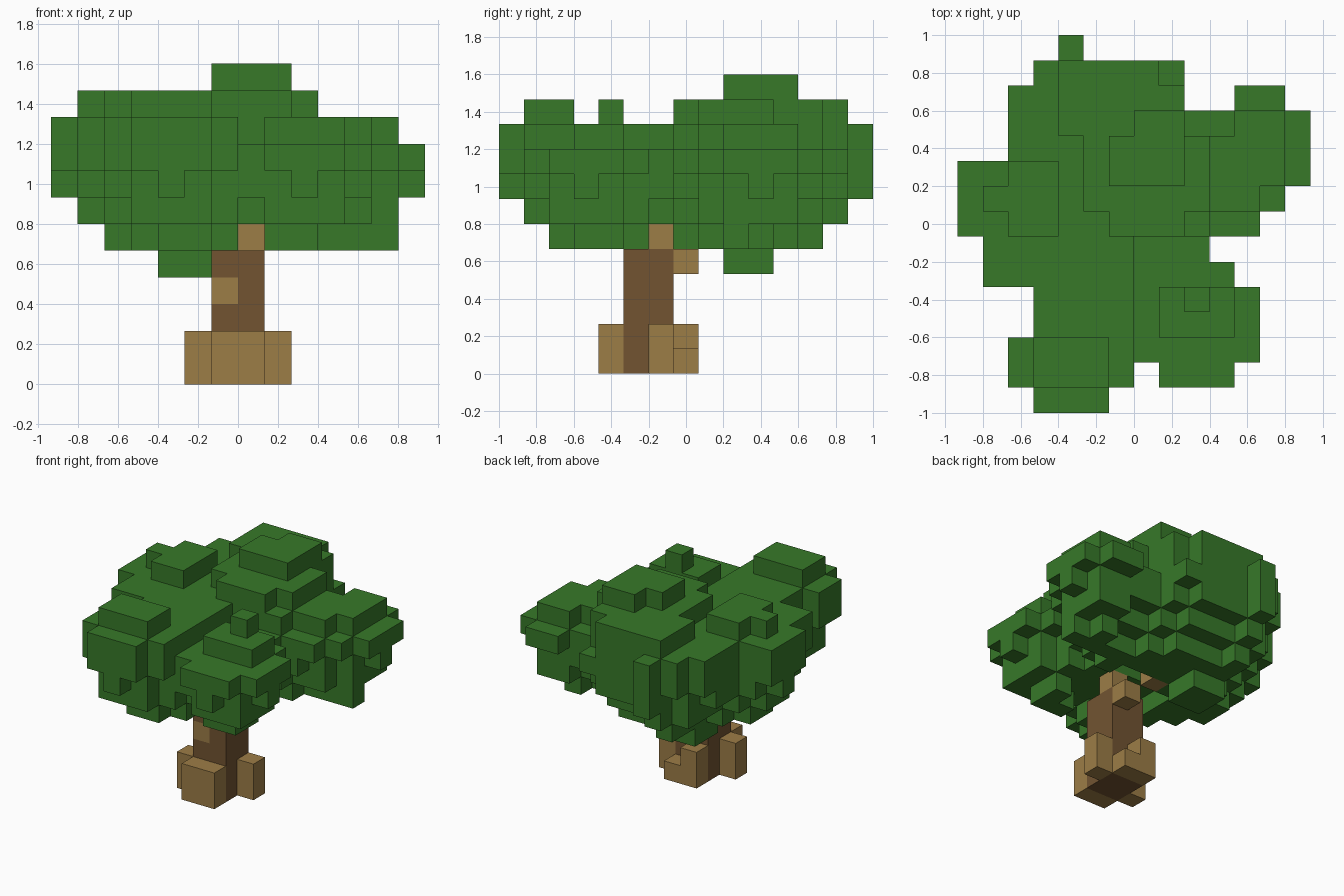
import bpy
import bmesh
from itertools import product
from mathutils import Vector

default_cube = bpy.data.objects.get("Cube")
if default_cube:
    bpy.data.objects.remove(default_cube, do_unlink=True)

CELL = 2 / 15
ORIGIN = Vector((-7 * CELL, -1, 0))


def make_material(name, colour):
    material = bpy.data.materials.new(name)
    material.use_nodes = True
    material.diffuse_color = (*colour, 1)
    shader = next(n for n in material.node_tree.nodes if n.type == 'BSDF_PRINCIPLED')
    shader.inputs["Base Color"].default_value = (*colour, 1)
    return material


leaf_green = make_material("leaf green", (0.038, 0.19, 0.022))
light_bark = make_material("light bark", (0.335, 0.205, 0.062))
dark_bark = make_material("dark bark", (0.168, 0.088, 0.031))


def block(x0, x1, y0, y1, z0, z1):
    """Set of grid cells filling an inclusive range."""
    return set(product(range(x0, x1 + 1), range(y0, y1 + 1), range(z0, z1 + 1)))


def pillar(x, y, height):
    """Column of grid cells standing on the ground."""
    return {(x, y, z) for z in range(height)}


def layer(plan, z):
    """Lay a flat plan of columns at one height."""
    return {(x, y, z) for x, y in plan}


def trimmed(plan, needed):
    """Keep the columns with at least the needed number of side neighbours."""
    return {(x, y) for x, y in plan
            if len(plan & {(x + 1, y), (x - 1, y), (x, y + 1), (x, y - 1)}) >= needed}


def without_disc(plan, cx, cy, radius):
    """Open a round hollow in a plan."""
    return {(x, y) for x, y in plan
            if (Vector((x, y)) - Vector((cx, cy))).length > radius}


def build_cells(name, cells, material):
    """Mesh the outside faces of a set of grid cells."""
    bm = bmesh.new()
    half = Vector((0.5, 0.5, 0.5))
    for cell in cells:
        for axis, sign in product(range(3), (-1, 1)):
            neighbour = list(cell)
            neighbour[axis] += sign
            if tuple(neighbour) in cells:
                continue
            normal, u = Vector(), Vector()
            normal[axis] = sign / 2
            u[(axis + 1) % 3] = 0.5
            v = normal.cross(u) * 2
            middle = Vector(cell) + half + normal
            bm.faces.new([bm.verts.new(ORIGIN + (middle + corner) * CELL)
                          for corner in (-u - v, u - v, u + v, v - u)])
    bmesh.ops.remove_doubles(bm, verts=bm.verts, dist=CELL / 100)
    mesh = bpy.data.meshes.new(name)
    bm.to_mesh(mesh)
    bm.free()
    mesh.materials.append(material)
    obj = bpy.data.objects.new(name, mesh)
    bpy.context.collection.objects.link(obj)


# Trunk with a pale knot
knot = {(6, 5, 3)}
trunk = block(6, 7, 5, 6, 0, 4) - knot
build_cells("trunk", trunk, dark_bark)
build_cells("bark_knot", knot, light_bark)

# Roots around the foot
build_cells("front_root", pillar(6, 4, 2) | pillar(7, 4, 2), light_bark)
build_cells("left_root", pillar(8, 6, 2), light_bark)
build_cells("right_root", pillar(5, 5, 2), light_bark)
build_cells("back_root", pillar(6, 7, 2) | pillar(7, 7, 1), light_bark)

# Branches reaching into the crown
build_cells("upright_branch", {(7, 6, 5)}, light_bark)
build_cells("back_branch", {(7, 7, 4), (6, 8, 5), (6, 8, 6)}, light_bark)

# Crown outline from above: first and last column of each row, front to back
rows = [(3, 5), (2, 10), (2, 11), (3, 11), (3, 11), (1, 10), (1, 9), (0, 11),
        (0, 12), (0, 13), (2, 13), (2, 13), (2, 12), (3, 8), (4, 4)]
outline = {(x, y) for y, (a, b) in enumerate(rows) for x in range(a, b + 1)}
outline -= {(7, 1), (9, 12), (10, 12)}
inner = trimmed(outline, 4)
core = trimmed(inner, 4)

# Underside steps inward going down and is hollow around the branches
crown = layer(outline, 8) | {(4, 14, 7)}
crown |= layer(trimmed(outline, 3), 7)
crown |= layer(without_disc(inner, 6.5, 8, 1.2), 6)
crown |= layer(without_disc(core, 7, 6, 2.3), 5)
crown |= block(10, 12, 9, 9, 5, 5)
crown |= block(4, 5, 9, 10, 4, 4)

# Upper tier: full on the right, rounded off on the left
crown |= layer({(x, y) for x, y in outline if x < 7}, 9)
crown |= layer({(x, y) for x, y in inner if x > 6 and y > 6}, 9)
crown |= block(8, 10, 3, 4, 9, 9)

# Small clumps rising on top
crown |= block(9, 9, 4, 4, 10, 10)
crown |= block(3, 5, 1, 2, 10, 10)
crown |= block(1, 3, 8, 8, 10, 10) | block(2, 3, 7, 9, 10, 10)
crown |= block(4, 7, 11, 13, 9, 10)
crown |= block(6, 8, 7, 12, 9, 10) | block(5, 9, 8, 10, 9, 10)
crown |= block(6, 8, 9, 10, 11, 11) | block(7, 8, 11, 11, 11, 11)

crown = {cell for cell in crown if cell[:2] in outline}
build_cells("leaf_crown", crown, leaf_green)
